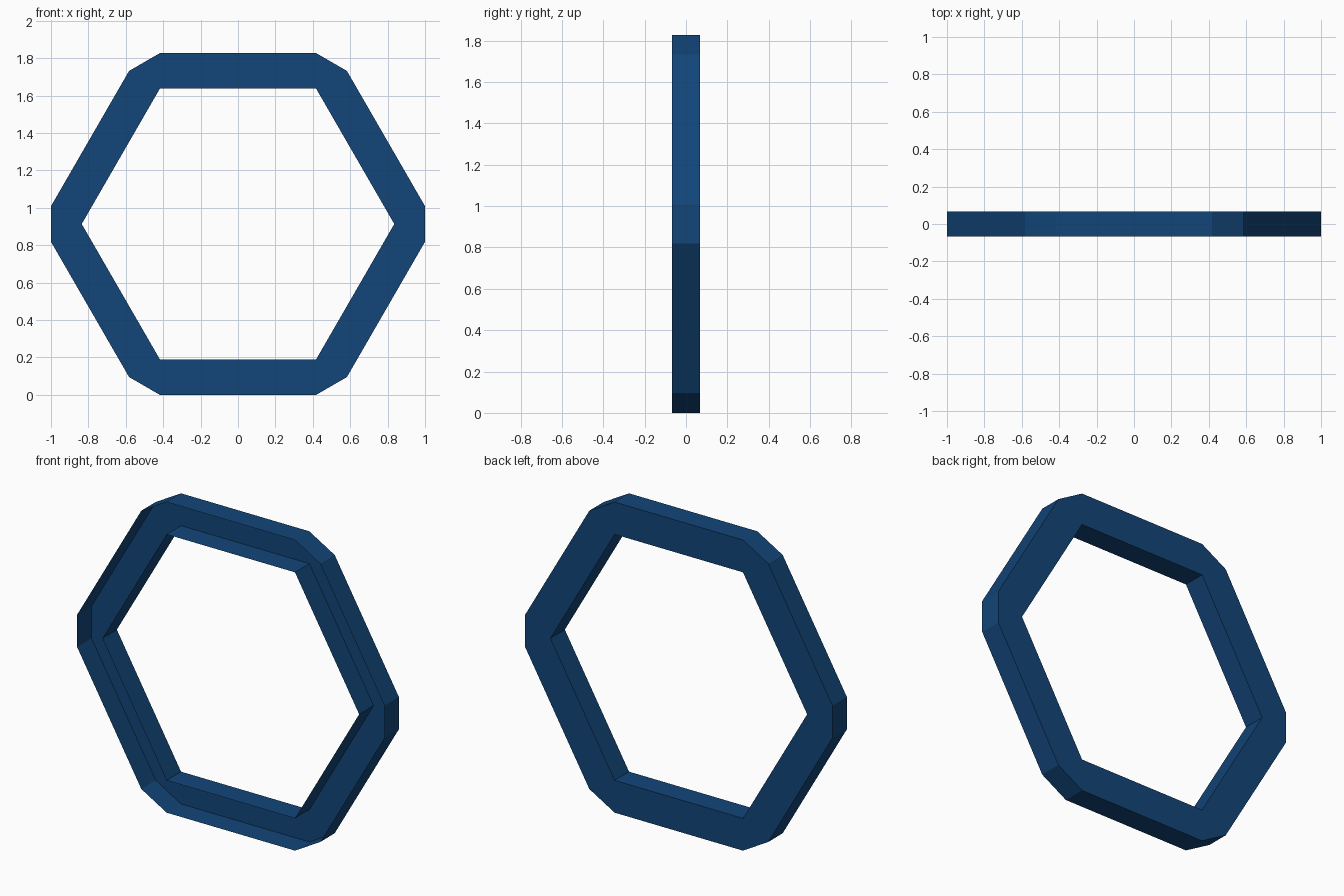
import bpy, bmesh, math

if "Cube" in bpy.data.objects:
    bpy.data.objects.remove(bpy.data.objects["Cube"])

R, W, H = 0.8355, 0.19, 0.067      # inner radius, band width, half depth
CZ = R * math.cos(math.pi / 6) + W  # ring centre height

bm = bmesh.new()

def pt(x, z, y):
    return bm.verts.new((x, y, CZ + z))

# inner hexagon and bevelled outer outline (two offset points per corner)
inner, outer = {}, {}
for y in (-H, H):
    inner[y], outer[y] = [], []
    for i in range(6):
        a = i * math.pi / 3
        x, z = R * math.cos(a), R * math.sin(a)
        inner[y].append(pt(x, z, y))
        for d in (-math.pi / 6, math.pi / 6):
            outer[y].append(pt(x + W * math.cos(a + d), z + W * math.sin(a + d), y))

# outer and inner walls; the front (-y) of the channel stays open
for loop, flip in ((outer, False), (inner, True)):
    f, b = loop[-H], loop[H]
    for i in range(len(f)):
        j = (i + 1) % len(f)
        q = [f[i], f[j], b[j], b[i]]
        bm.faces.new(q[::-1] if flip else q)

# back plate: a quad per side and a triangle per corner
o, n = outer[H], inner[H]
for i in range(6):
    j = (i + 1) % 6
    bm.faces.new([n[i], n[j], o[2 * j], o[2 * i + 1]])
    bm.faces.new([n[i], o[2 * i + 1], o[2 * i]])

bm.normal_update()
mesh = bpy.data.meshes.new("hex_ring_channel")
bm.to_mesh(mesh)
bm.free()
ring = bpy.data.objects.new("hex_ring_channel", mesh)
bpy.context.collection.objects.link(ring)

mat = bpy.data.materials.new("dark_blue")
mat.diffuse_color = (0.006, 0.06, 0.19, 1)
mat.use_nodes = True
mat.node_tree.nodes["Principled BSDF"].inputs["Base Color"].default_value = mat.diffuse_color
mesh.materials.append(mat)
